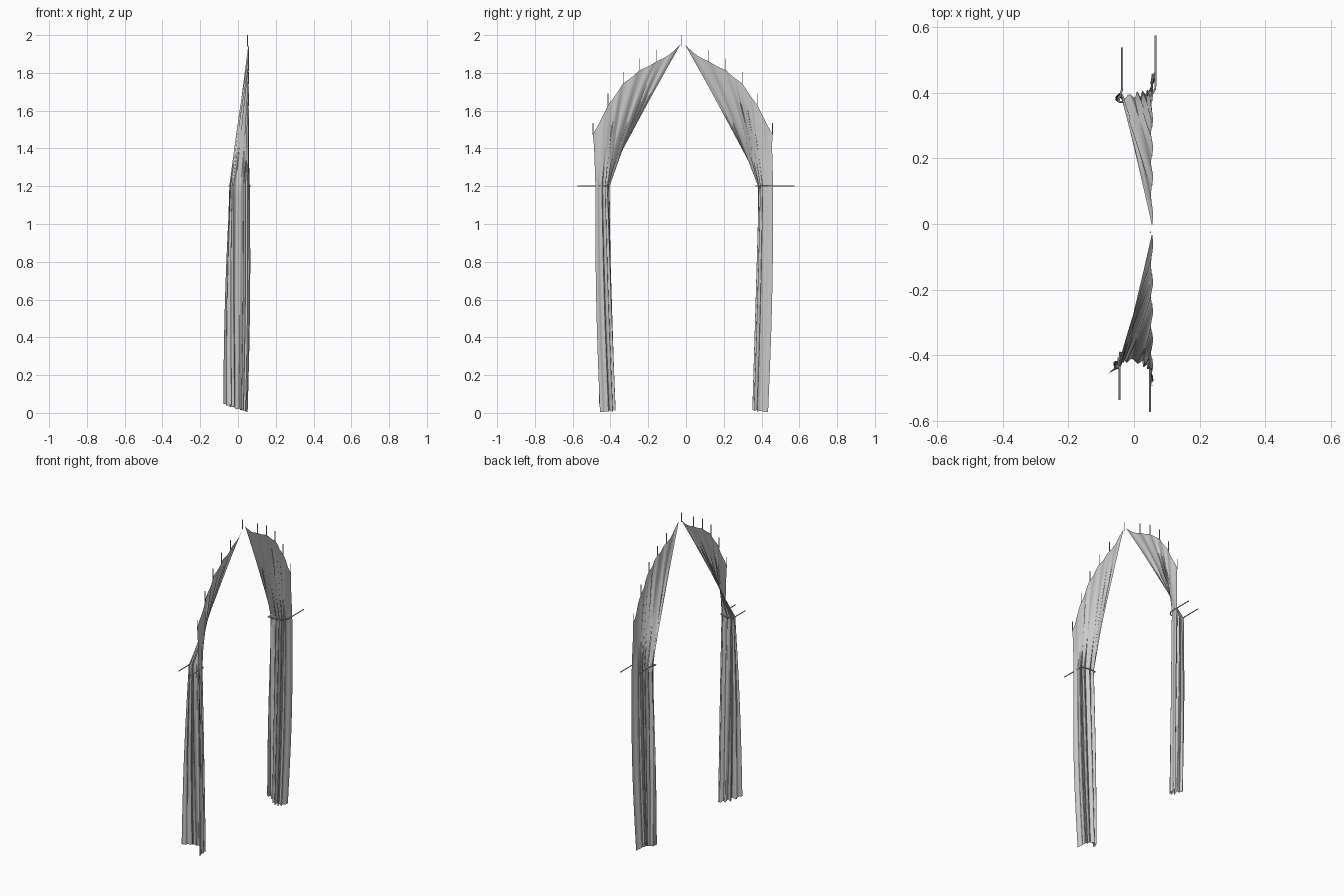
import bpy, bmesh
from math import sin, pi
from mathutils import Vector

if "Cube" in bpy.data.objects:
    bpy.data.objects.remove(bpy.data.objects["Cube"])

MID = -0.0175          # y of the arch centre
TIE_Z = 1.2
NU, NUP, NLOW = 200, 24, 26

# hanging points along the arch: (distance from centre, z)
HOOKS = [(0.012, 1.95), (0.1375, 1.862), (0.2275, 1.815),
         (0.315, 1.745), (0.395, 1.63), (0.475, 1.475)]
# plan cross-sections (x, distance from centre), inner hem to outer hem
TIE = {-1: [(-0.042, 0.422), (-0.036, 0.398), (-0.005, 0.400), (0.026, 0.406), (0.046, 0.424), (0.056, 0.462)],
       1: [(-0.040, 0.420), (-0.034, 0.405), (-0.002, 0.410), (0.030, 0.416), (0.054, 0.432), (0.062, 0.479)]}
FOOT = {-1: [(-0.078, 0.443), (-0.040, 0.388), (-0.010, 0.364), (0.018, 0.366), (0.038, 0.388), (0.046, 0.438)],
        1: [(-0.055, 0.392), (-0.030, 0.402), (-0.005, 0.386), (0.022, 0.384), (0.042, 0.405), (0.050, 0.452)]}


def spline(pts, u):
    """Catmull-Rom through evenly spaced points."""
    n = len(pts) - 1
    i = min(int(u * n), n - 1)
    t = u * n - i
    p = [Vector(pts[max(0, min(n, i + k))]) for k in (-1, 0, 1, 2)]
    return 0.5 * (2 * p[1] + (p[2] - p[0]) * t + (2 * p[0] - 5 * p[1] + 4 * p[2] - p[3]) * t * t
                  + (3 * p[1] - p[0] - 3 * p[2] + p[3]) * t ** 3)


def folded(pts, u, fold):
    """Cross-section point pushed along its normal by the fold."""
    a, b = spline(pts, max(0, u - .05)), spline(pts, min(1, u + .05))
    d = (b - a).normalized()
    return spline(pts, u) + Vector((-d.y, d.x)) * fold


def top_edge(u):
    """Gently scalloped upper hem between hanging points."""
    n = len(HOOKS) - 1
    i = min(int(u * n), n - 1)
    t = u * n - i
    a, b = Vector(HOOKS[i]), Vector(HOOKS[i + 1])
    p = a.lerp(b, t)
    sag = sin(pi * t) * (0.012 if i == 0 else 0.004)
    return Vector((0.055 + 0.003 * sin(2 * pi * t), p.x, p.y - sag))


def curtain(side):
    bm = bmesh.new()
    rows = []
    for r in range(NUP + NLOW + 1):
        row = []
        for c in range(NU + 1):
            u = c / NU
            # irregular pleats, flattening out toward both hems
            wave = sin(2 * pi * (7 * u + 0.3 * sin(9 * u + side)) + side)
            wave *= (0.75 + 0.25 * sin(13 * u + side)) * min(1, (1 - u) * 3.5) * min(1, u * 5)
            tie = folded(TIE[side], u, 0.010 * wave)
            tie = Vector((tie.x, tie.y, TIE_Z))
            if r <= NUP:            # swag above the tie
                t = r / NUP
                p = top_edge(u).lerp(tie, t)
                p.x += 0.006 * wave * sin(pi * t)
                p.y += 0.010 * sin(pi * t) * (0.6 - u) * (1 - t)
            else:                   # hanging tail below the tie
                t = (r - NUP) / NLOW
                f = folded(FOOT[side], u, 0.014 * wave)
                foot = Vector((f.x, f.y, 0.045 * (1 - u) ** 1.5 + 0.005 + 0.005 * wave))
                p = tie.lerp(foot, t)
                bulge = sin(pi * t) * 0.008
                p.y += bulge * max(0, u - .5) * 2
                p.x += bulge * (2 * u - 1)
            row.append(bm.verts.new((p.x, MID + side * p.y, max(p.z, 0))))
        rows.append(row)
    for a, b in zip(rows, rows[1:]):
        for c in range(NU):
            q = [a[c], b[c], b[c + 1], a[c + 1]]
            bm.faces.new(q if side > 0 else q[::-1])
    mesh = bpy.data.meshes.new("curtain")
    bm.to_mesh(mesh)
    bm.free()
    mesh.shade_smooth()
    ob = bpy.data.objects.new("curtain_right" if side > 0 else "curtain_left", mesh)
    bpy.context.collection.objects.link(ob)


def cord(name, pts, radius, smooth=False):
    cu = bpy.data.curves.new(name, 'CURVE')
    cu.dimensions = '3D'
    cu.bevel_depth = radius
    cu.bevel_resolution = 1
    cu.use_fill_caps = True
    if smooth:
        s = cu.splines.new('NURBS')
        s.order_u = 3
        s.use_endpoint_u = True
    else:
        s = cu.splines.new('POLY')
    s.points.add(len(pts) - 1)
    for sp, p in zip(s.points, pts):
        sp.co = (*p, 1)
    bpy.context.collection.objects.link(bpy.data.objects.new(name, cu))


for side in (-1, 1):
    curtain(side)
    # hanging threads along the arch
    for d, z in HOOKS[1:]:
        y = MID + side * d
        cord("hanging_thread", [(0.055, y, z - 0.005), (0.055, y, z + 0.06)], 0.0025)
    # tie-back loop round the gathered cloth
    dx = 0.008 * side
    end = 0.574 + 0.018 * side
    loop = [(0.057 + dx, end), (0.057 + dx, .43), (0.047, .400), (0.0, .388),
            (-0.048, .390), (-0.040 + dx / 2, .43), (-0.040 + dx / 2, end - .037)]
    cord("tie_back", [(x, MID + side * d, TIE_Z) for x, d in loop], 0.003, True)

# thread at the peak of the arch
cord("peak_thread", [(0.05, -0.025, 1.94), (0.05, -0.025, 2.0)], 0.0025)
